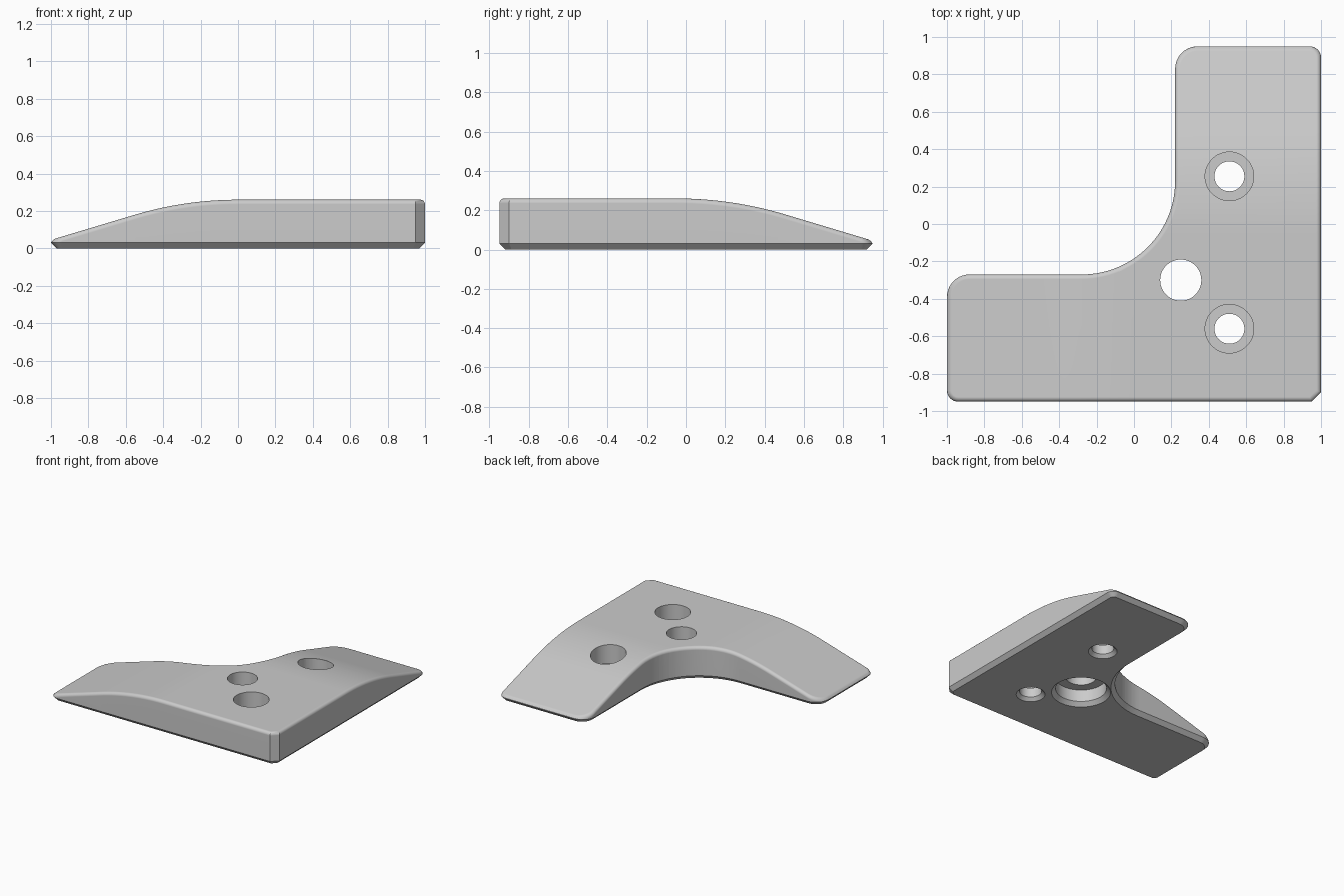
import bpy, bmesh, math

if "Cube" in bpy.data.objects:
    bpy.data.objects.remove(bpy.data.objects["Cube"])

FILLET = 0.025     # rounding of the top rim
CHAMFER = 0.03     # bevel of the bottom rim
TOP = 0.26

grey = bpy.data.materials.new("plain grey")
grey.diffuse_color = (0.6, 0.6, 0.6, 1)
grey.use_nodes = True
grey.node_tree.nodes["Principled BSDF"].inputs["Base Color"].default_value = grey.diffuse_color


def make_object(name, bm):
    mesh = bpy.data.meshes.new(name)
    bmesh.ops.recalc_face_normals(bm, faces=bm.faces)
    bm.to_mesh(mesh)
    bm.free()
    mesh.materials.append(grey)
    obj = bpy.data.objects.new(name, mesh)
    bpy.context.collection.objects.link(obj)
    return obj


def arc(cx, cy, r, a0, a1, n):
    return [(cx + r * math.cos(math.radians(a0 + (a1 - a0) * i / n)),
             cy + r * math.sin(math.radians(a0 + (a1 - a0) * i / n))) for i in range(n + 1)]


def outline(d):
    """L-shaped outline, moved inward by d."""
    k = d * math.tan(math.pi / 8)
    return (arc(-0.94, -0.89, 0.06 - d, 180, 270, 8)
            + [(0.95 - k, -0.95 + d), (1 - d, -0.90 + k)]      # clipped corner
            + arc(0.94, 0.89, 0.06 - d, 0, 90, 8)
            + arc(0.34, 0.83, 0.12 - d, 90, 180, 10)
            + arc(-0.28, 0.23, 0.50 + d, 0, -90, 28)           # inner sweep
            + arc(-0.88, -0.39, 0.12 - d, 90, 180, 10))


# Ramp: level, then a gentle arc, then a straight slope to the tip
RAMP_R, RAMP_A = 1.93, math.atan(0.3)
ARC_END = RAMP_R * math.sin(RAMP_A)
Y_SHIFT = 0.05


def ramp(t):
    if t <= 0:
        return TOP
    if t < ARC_END:
        return TOP - RAMP_R + math.sqrt(RAMP_R ** 2 - t ** 2)
    return TOP - RAMP_R * (1 - math.cos(RAMP_A)) - 0.3 * (t - ARC_END)


def height(x, y):
    return min(ramp(-x), ramp(y + Y_SHIFT))


# Plate: stacked outline rings, the top ones set at level 1 until shaped
levels = [(CHAMFER, 0.0), (0.0, CHAMFER)]
for i in range(6):
    t = math.pi / 2 * i / 5
    levels.append((FILLET * (1 - math.cos(t)), 1 - FILLET * (1 - math.sin(t))))
bm = bmesh.new()
rings = [[bm.verts.new((x, y, z)) for x, y in outline(d)] for d, z in levels]
for a, b in zip(rings, rings[1:]):
    for i in range(len(a)):
        j = (i + 1) % len(a)
        bm.faces.new((a[i], a[j], b[j], b[i]))
bm.faces.new(rings[0][::-1])
bm.faces.new(rings[-1])

# Slice across both arms so the top can follow the ramps
for i in range(15):
    t = ARC_END * i / 14
    for co, no in (((-t, 0, 0), (1, 0, 0)), ((0, t - Y_SHIFT, 0), (0, 1, 0))):
        bmesh.ops.bisect_plane(bm, geom=bm.verts[:] + bm.edges[:] + bm.faces[:],
                               dist=1e-5, plane_co=co, plane_no=no)
for v in bm.verts:
    if v.co.z > 0.5:
        v.co.z = max(CHAMFER + 0.003, height(v.co.x, v.co.y) - (1 - v.co.z))
plate = make_object("corner_plate", bm)


def drill(name, x, y, profile, n=48):
    """Cut a turned hole given as (radius, z) points from bottom to top."""
    bm = bmesh.new()
    loops = [[bm.verts.new((px, py, z)) for px, py in arc(x, y, r, 0, 360, n)[:-1]]
             for r, z in profile]
    for a, b in zip(loops, loops[1:]):
        for i in range(n):
            j = (i + 1) % n
            bm.faces.new((a[i], a[j], b[j], b[i]))
    bm.faces.new(loops[0][::-1])
    bm.faces.new(loops[-1])
    cutter = make_object(name, bm)
    cutter.hide_render = True
    mod = plate.modifiers.new(name, 'BOOLEAN')
    mod.operation = 'DIFFERENCE'
    mod.solver = 'EXACT'
    mod.object = cutter
    bpy.ops.object.modifier_apply(modifier=name)
    bpy.data.objects.remove(cutter)


bpy.context.view_layer.objects.active = plate
plate.select_set(True)

# Two countersunk screw holes and the stepped middle hole
for i, y in enumerate((0.255, -0.56)):
    drill(f"screw_hole_{i}", 0.51, y,
          [(0.13, -0.025), (0.08, 0.025), (0.08, 0.10), (0.13, 0.10), (0.13, 0.4)])
drill("middle_hole", 0.25, -0.30,
      [(0.24, -0.025), (0.185, 0.03), (0.185, 0.125), (0.11, 0.125), (0.11, 0.4)])

# Smooth the rounded surfaces, keep crisp edges
bpy.ops.object.shade_smooth_by_angle(angle=math.radians(30))
normals = plate.modifiers.new("even_normals", 'WEIGHTED_NORMAL')
normals.keep_sharp = True
